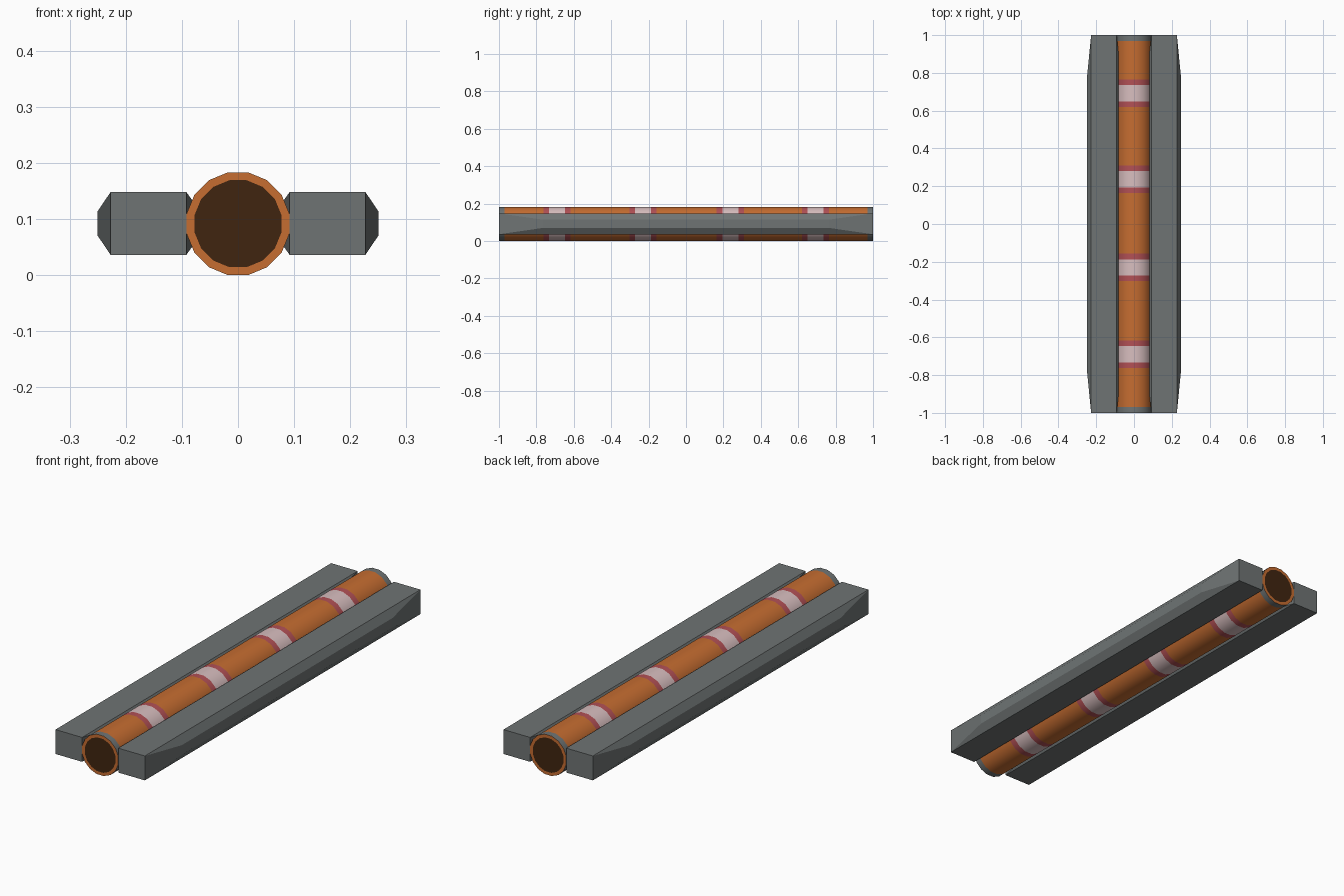
import bpy
import bmesh
import math
from mathutils import Matrix

cube = bpy.data.objects.get("Cube")
if cube:
    bpy.data.objects.remove(cube, do_unlink=True)


def material(name, r, g, b):
    """Flat colour from 0-255 sRGB values."""
    color = [((c / 255 + 0.055) / 1.055) ** 2.4 for c in (r, g, b)] + [1.0]
    mat = bpy.data.materials.new(name)
    mat.use_nodes = True
    mat.diffuse_color = color
    mat.node_tree.nodes["Principled BSDF"].inputs["Base Color"].default_value = color
    return mat


grey = material("steel grey", 111, 116, 116)
orange = material("orange", 198, 109, 49)
pink = material("pale pink", 216, 190, 191)
red = material("dusty red", 178, 80, 85)
brown = material("dark brown", 64, 37, 16)


def make_object(name, bm, mats):
    bmesh.ops.recalc_face_normals(bm, faces=bm.faces[:])
    mesh = bpy.data.meshes.new(name)
    bm.to_mesh(mesh)
    bm.free()
    for mat in mats:
        mesh.materials.append(mat)
    obj = bpy.data.objects.new(name, mesh)
    bpy.context.collection.objects.link(obj)
    return obj


# Central tube: rings along y, one material per section
SIDES, APOTHEM, CORE = 16, 0.0915, 0.079
RADIUS = APOTHEM / math.cos(math.pi / SIDES)
ORANGE, GREY, RED, PINK, BROWN = range(5)

sections = [(-1.0, GREY), (-0.97, ORANGE)]
for centre in (-0.69, -0.23, 0.237, 0.692):
    sections += [(centre - 0.073, RED), (centre - 0.043, PINK),
                 (centre + 0.043, RED), (centre + 0.073, ORANGE)]
sections += [(0.97, GREY), (1.0, None)]

bm = bmesh.new()


def ring(y, radius):
    angles = [(i + 0.5) * math.tau / SIDES for i in range(SIDES)]
    return [bm.verts.new((radius * math.cos(a), y, APOTHEM + radius * math.sin(a)))
            for a in angles]


def bridge(a, b, index):
    for i in range(SIDES):
        j = (i + 1) % SIDES
        bm.faces.new((a[i], a[j], b[j], b[i])).material_index = index


rings = [ring(y, RADIUS) for y, _ in sections]
for a, b, (_, index) in zip(rings, rings[1:], sections):
    bridge(a, b, index)

# End caps: orange rim around a dark disc
for y, outer in ((-1.0, rings[0]), (1.0, rings[-1])):
    inner = ring(y, CORE)
    bridge(outer, inner, ORANGE)
    bm.faces.new(inner).material_index = BROWN

tube = make_object("banded_tube", bm, [orange, grey, red, pink, brown])
bpy.context.view_layer.objects.active = tube
tube.select_set(True)
bpy.ops.object.shade_smooth_by_angle(angle=math.radians(40))
tube.select_set(False)

# Side rails: square at the ends, bulging to a bevelled section in the middle
for name, side in (("left_rail", 1), ("right_rail", -1)):
    bm = bmesh.new()
    for y in (-1, 1):
        for x in (0.092, 0.227):
            for z in (0.036, 0.148):
                bm.verts.new((x, y, z))
        for x in (0.068, 0.25):
            for z in (0.07, 0.114):
                bm.verts.new((x, y * 0.765, z))
    bmesh.ops.convex_hull(bm, input=bm.verts[:])
    bmesh.ops.dissolve_limit(bm, angle_limit=0.01, verts=bm.verts[:], edges=bm.edges[:])
    bmesh.ops.transform(bm, matrix=Matrix.Diagonal((side, 1, 1, 1)), verts=bm.verts[:])
    make_object(name, bm, [grey])
